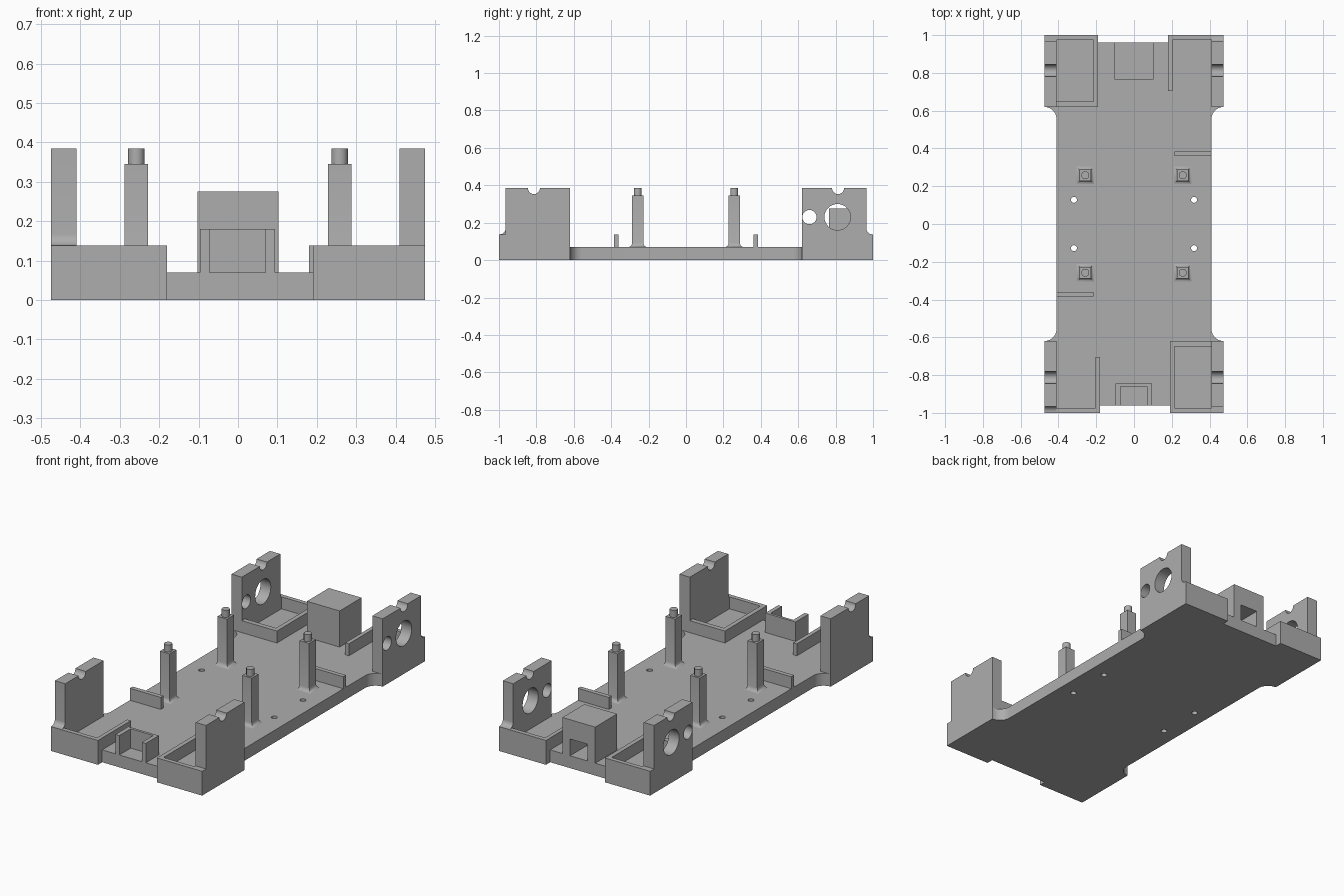
import bpy, bmesh, math
from mathutils import Matrix, Vector

if "Cube" in bpy.data.objects:
    bpy.data.objects.remove(bpy.data.objects["Cube"])

grey = bpy.data.materials.new("plain grey")
grey.diffuse_color = (0.42, 0.42, 0.42, 1)
grey.use_nodes = True
grey.node_tree.nodes["Principled BSDF"].inputs["Base Color"].default_value = grey.diffuse_color

FLOOR, WALL, TOP = 0.07, 0.138, 0.385
HALF_TURN = Matrix.Rotation(math.pi, 4, 'Z')


def finish(name, bm, turned=False, smooth=False):
    if turned:
        bm.transform(HALF_TURN)
    bmesh.ops.recalc_face_normals(bm, faces=bm.faces)
    me = bpy.data.meshes.new(name)
    bm.to_mesh(me)
    bm.free()
    me.materials.append(grey)
    ob = bpy.data.objects.new(name, me)
    bpy.context.collection.objects.link(ob)
    if smooth:
        shade(ob)
    return ob


def select(ob):
    bpy.ops.object.select_all(action='DESELECT')
    ob.select_set(True)
    bpy.context.view_layer.objects.active = ob


def shade(ob):
    select(ob)
    bpy.ops.object.shade_smooth_by_angle(angle=math.radians(30))


def prism(name, pts, axis, lo, hi, turned=False, smooth=False):
    """Extrude a 2D outline along an axis: x uses (y,z), y uses (x,z), z uses (x,y)."""
    place = {'x': lambda a, b, t: (t, a, b),
             'y': lambda a, b, t: (a, t, b),
             'z': lambda a, b, t: (a, b, t)}[axis]
    bm = bmesh.new()
    face = bm.faces.new([bm.verts.new(place(a, b, lo)) for a, b in pts])
    out = bmesh.ops.extrude_face_region(bm, geom=[face])
    verts = [v for v in out['geom'] if isinstance(v, bmesh.types.BMVert)]
    bmesh.ops.translate(bm, verts=verts, vec=Vector(place(0, 0, hi - lo)))
    return finish(name, bm, turned, smooth)


def arc(cx, cy, r, a0, a1, n=10):
    angles = [math.radians(a0 + (a1 - a0) * i / n) for i in range(n + 1)]
    return [(cx + r * math.cos(a), cy + r * math.sin(a)) for a in angles]


def rect(a0, a1, b0, b1):
    return [(a0, b0), (a1, b0), (a1, b1), (a0, b1)]


def circle(cx, cy, r, n=32):
    return arc(cx, cy, r, 0, 360, n)[:-1]


def cut(ob, cutters):
    """Subtract the cutters, then remove them."""
    for c in cutters:
        m = ob.modifiers.new("hole", 'BOOLEAN')
        m.operation, m.solver, m.object = 'DIFFERENCE', 'EXACT', c
        select(ob)
        bpy.ops.object.modifier_apply(modifier=m.name)
        bpy.data.objects.remove(c)
    shade(ob)


# Base plate with widened ends, filleted waist and four screw holes
half = (arc(0.475, 0.555, 0.065, 180, 90)
        + [(0.475, 1), (0.18, 1), (0.18, 0.962), (-0.19, 0.962), (-0.19, 1), (-0.475, 1)]
        + arc(-0.475, 0.555, 0.065, 90, 0))
base = prism("base_plate", half + [(-x, -y) for x, y in half], 'z', 0, FLOOR)
cut(base, [prism("screw_cutter", circle(sx * 0.318, sy * 0.128, 0.016, 20), 'z', -0.1, 0.2)
           for sx in (-1, 1) for sy in (-1, 1)])

# Each end repeats the other after a half turn
for turned, end in ((False, "back"), (True, "front")):
    # Full tray wall in one corner
    prism(end + "_tray_wall",
          [(-0.41, 0.62), (-0.19, 0.62), (-0.19, 1), (-0.41, 1),
           (-0.41, 0.975), (-0.215, 0.975), (-0.215, 0.648), (-0.41, 0.648)],
          'z', FLOOR, WALL, turned)
    # L-shaped wall in the opposite corner
    prism(end + "_corner_wall",
          [(0.41, 1), (0.18, 1), (0.18, 0.705), (0.203, 0.705), (0.203, 0.975), (0.41, 0.975)],
          'z', FLOOR, WALL, turned)
    # Low fin on the plate edge
    prism(end + "_fin", rect(0.215, 0.41, 0.36, 0.385), 'z', FLOOR, WALL, turned)

    # Motor brackets: notched top, two holes, one side has a filleted foot
    for side, lo, hi in (("left", -0.475, -0.41), ("right", 0.41, 0.475)):
        if side == "right":
            foot = arc(0.995, WALL + 0.03, 0.03, 270, 180, 8)
        else:
            foot = [(0.965, WALL)]
        outline = ([(0.62, FLOOR), (1, FLOOR), (1, WALL)] + foot + [(0.965, TOP)]
                   + arc(0.813, TOP, 0.032, 0, -180, 16) + [(0.62, TOP)])
        bracket = prism(f"{end}_bracket_{side}", outline, 'x', lo, hi, turned)
        cut(bracket, [prism("hole_cutter", circle(y, 0.23, r), 'x', lo - 0.1, hi + 0.1, turned)
                      for y, r in ((0.81, 0.07), (0.66, 0.038))])

# Back socket: hood open to the rear, closed by a solid block
prism("socket_hood",
      [(-0.103, FLOOR), (-0.055, FLOOR), (-0.055, 0.165), (0.055, 0.165),
       (0.055, FLOOR), (0.103, FLOOR), (0.103, 0.275), (-0.103, 0.275)], 'y', 0.815, 0.962)
prism("socket_back", rect(-0.103, 0.103, FLOOR, 0.275), 'y', 0.765, 0.815)

# Front clip: U-shaped wall open to the front
prism("front_clip",
      [(-0.097, -0.962), (-0.072, -0.962), (-0.072, -0.86), (0.07, -0.86),
       (0.07, -0.962), (0.094, -0.962), (0.094, -0.845), (-0.097, -0.845)],
      'z', FLOOR, 0.18)

# Square standoffs with flared feet and round pins
for sx, ns in ((-1, "left"), (1, "right")):
    for sy, fb in ((-1, "front"), (1, "back")):
        cx, cy = sx * 0.258, sy * 0.258
        bm = bmesh.new()
        rings = []
        for h, z in ((0.047, FLOOR), (0.039, 0.073), (0.033, 0.08), (0.03, 0.092), (0.03, 0.345)):
            rings.append([bm.verts.new((cx + a * h, cy + b * h, z))
                          for a, b in ((-1, -1), (1, -1), (1, 1), (-1, 1))])
        for lower, upper in zip(rings, rings[1:]):
            for i in range(4):
                j = (i + 1) % 4
                bm.faces.new((lower[i], lower[j], upper[j], upper[i]))
        bm.faces.new(rings[0][::-1])
        bm.faces.new(rings[-1])
        finish(f"standoff_{fb}_{ns}", bm, smooth=True)
        prism(f"standoff_pin_{fb}_{ns}", circle(cx, cy, 0.021, 24), 'z', 0.345, TOP, smooth=True)
